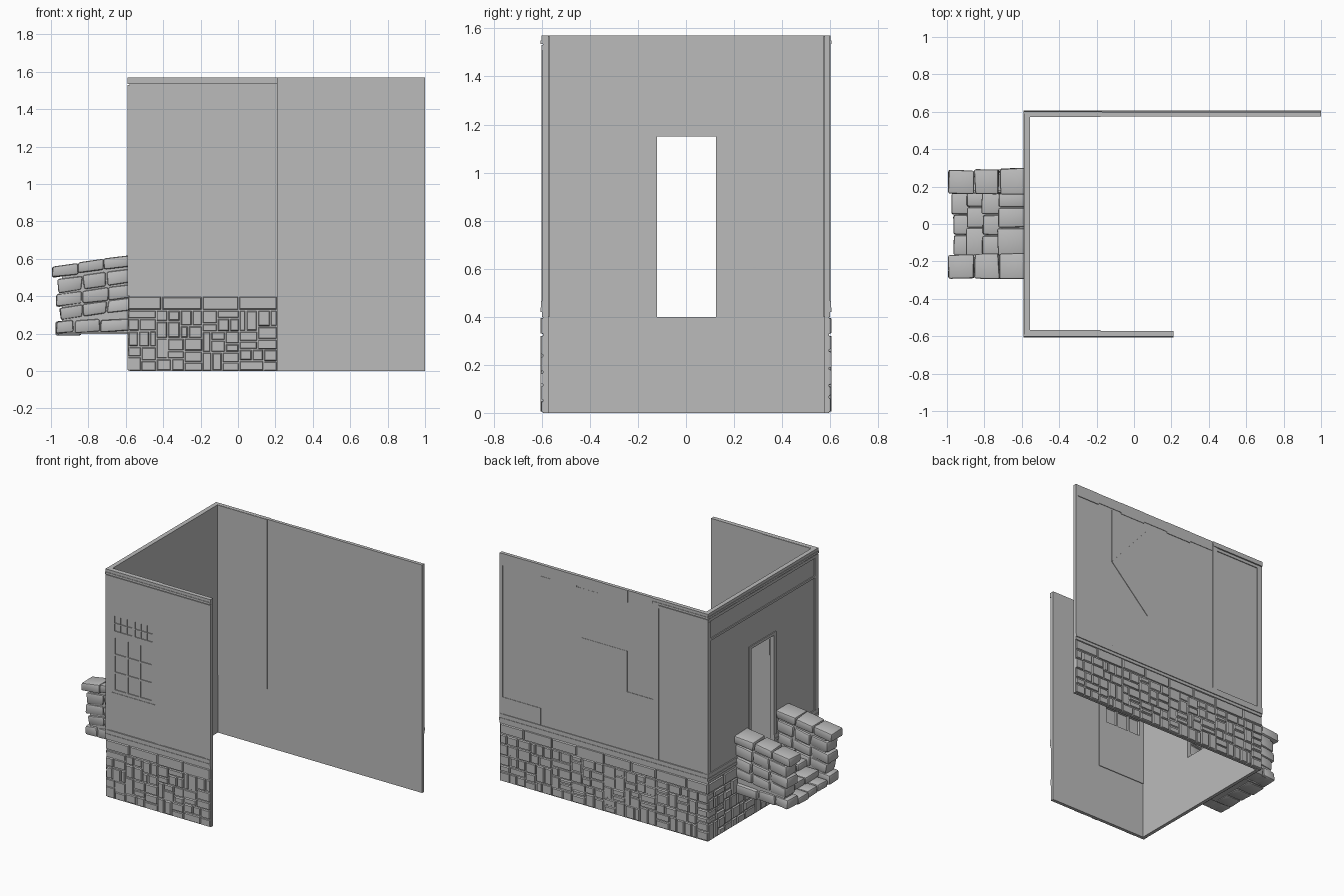
import bpy, bmesh, math, random
from mathutils import Vector

if "Cube" in bpy.data.objects:
    bpy.data.objects.remove(bpy.data.objects["Cube"])

random.seed(4)
grey = bpy.data.materials.new("plain grey")
grey.diffuse_color = (0.5, 0.5, 0.5, 1)
grey.use_nodes = True
grey.node_tree.nodes["Principled BSDF"].inputs["Base Color"].default_value = grey.diffuse_color


def finish(bm, name):
    bmesh.ops.recalc_face_normals(bm, faces=bm.faces)
    me = bpy.data.meshes.new(name)
    bm.to_mesh(me)
    bm.free()
    me.materials.append(grey)
    ob = bpy.data.objects.new(name, me)
    bpy.context.collection.objects.link(ob)
    return ob


def hexa(bm, bottom, top):
    """Closed prism between two matching loops of points."""
    a = [bm.verts.new(p) for p in bottom]
    b = [bm.verts.new(p) for p in top]
    n = len(a)
    bm.faces.new(a[::-1])
    bm.faces.new(b)
    for i in range(n):
        bm.faces.new((a[i], a[(i + 1) % n], b[(i + 1) % n], b[i]))


def box(bm, x0, x1, y0, y1, z0, z1):
    loop = [(x0, y0), (x1, y0), (x1, y1), (x0, y1)]
    hexa(bm, [(*p, z0) for p in loop], [(*p, z1) for p in loop])


def boxes(name, items):
    bm = bmesh.new()
    for it in items:
        box(bm, *it)
    return finish(bm, name)


# Wall coordinates: u along the wall, z up, d outward from the wall face
WALL = {"front": lambda u, z, d: (u, -0.595 - d, z),
        "back": lambda u, z, d: (u, 0.595 + d, z),
        "left": lambda u, z, d: (-0.581 - d, u, z)}


def plates(name, wall, polys):
    """Raised flat plates: each entry is (depth, outline points in u, z)."""
    bm = bmesh.new()
    f = WALL[wall]
    for d, pts in polys:
        hexa(bm, [f(u, z, -0.004) for u, z in pts], [f(u, z, d) for u, z in pts])
    return finish(bm, name)


def rect(u0, u1, z0, z1, d=0.006):
    return d, [(u0, z0), (u1, z0), (u1, z1), (u0, z1)]


# Main walls, with the upper storey of the corner thickened inward
front_wall = boxes("front_wall", [(-0.581, 0.21, -0.595, -0.572, 0, 1.57)])
front_lining = boxes("front_lining", [(-0.581, -0.18, -0.58, -0.567, 0.4, 1.569)])
boxes("back_wall", [(-0.581, 1.0, 0.576, 0.595, 0, 1.57)])
boxes("back_lining", [(-0.581, -0.18, 0.572, 0.58, 0.4, 1.569)])
boxes("left_wall", [(-0.581, -0.557, -0.59, -0.12, 0, 1.57),
                    (-0.581, -0.557, 0.125, 0.59, 0, 1.57),
                    (-0.581, -0.557, -0.12, 0.125, 0, 0.4),
                    (-0.581, -0.557, -0.12, 0.125, 1.15, 1.57)])

# Window panes cut through the front wall
panes = []


def pane_grid(x0, x1, z0, z1, nx, nz, bar):
    w, h = (x1 - x0) / nx, (z1 - z0) / nz
    for i in range(nx):
        for j in range(nz):
            panes.append((x0 + i * w + bar / 2, x0 + (i + 1) * w - bar / 2, -0.65, -0.5,
                          z0 + j * h + bar / 2, z0 + (j + 1) * h - bar / 2))


pane_grid(-0.527, -0.388, 1.152, 1.262, 3, 2, 0.006)
pane_grid(-0.372, -0.233, 1.152, 1.262, 3, 2, 0.006)
pane_grid(-0.527, -0.235, 0.745, 1.115, 3, 3, 0.012)
cutter = boxes("pane_cutter", panes)
cutter.hide_render = True
for ob in (front_wall, front_lining):
    bpy.context.view_layer.objects.active = ob
    m = ob.modifiers.new("panes", "BOOLEAN")
    m.operation, m.solver, m.object = "DIFFERENCE", "EXACT", cutter
    bpy.ops.object.modifier_apply(modifier="panes")
bpy.data.objects.remove(cutter)
boxes("window_glass", [(-0.535, -0.225, -0.589, -0.583, 0.74, 1.27)])

# Front timber frame
plates("front_frame", "front", [
    rect(-0.59, -0.572, 0.465, 1.51), rect(-0.572, -0.55, 0.465, 1.51, 0.003),
    rect(-0.208, -0.184, 0.465, 1.51, 0.003), rect(-0.184, -0.175, 0.465, 1.51),
    rect(-0.175, -0.15, 0.465, 1.51, 0.004), rect(0.17, 0.21, 0.465, 1.51, 0.005),
    rect(-0.55, -0.208, 0.715, 0.73, 0.003)])

# Back timber frame: studs, infill boards and braces
plates("back_frame", "back", [
    rect(-0.59, -0.55, 0.465, 1.51), rect(-0.21, -0.17, 0.465, 1.57),
    rect(0.03, 0.385, 0.465, 1.15, 0.003), rect(-0.17, 0.03, 0.465, 0.87, 0.003),
    rect(0.69, 0.98, 0.465, 0.58, 0.003), rect(0.98, 1.0, 0.465, 1.5, 0.005),
    (0.004, [(0.69, 1.1), (0.385, 0.8), (0.385, 1.45)]),
    (0.003, [(0.69, 0.465), (0.385, 0.465), (0.385, 0.72)]),
    (0.002, [(0.69, 1.1), (0.385, 1.45), (0.385, 1.49), (0.69, 1.49)]),
    rect(0.03, 0.385, 1.15, 1.49, 0.001)])
plates("back_frieze", "back",
       [rect(-0.17 + i * 0.195, -0.17 + (i + 1) * 0.195, 1.5 - 0.012 * (i % 2), 1.57,
             0.003 + 0.002 * (i % 2)) for i in range(6)])

# Sill moulding above the stone base and cornice at the top
SILL = [(0.4, 0.42, 0.005), (0.42, 0.438, 0.011), (0.438, 0.465, 0.008)]
CORNICE = [(1.51, 1.53, 0.006), (1.535, 1.55, 0.01), (1.55, 1.57, 0.007)]
for wall, sill_spans, top_span in (
        ("front", [(-0.59, 0.21)], (-0.59, 0.21)),
        ("back", [(-0.59, 1.0)], (-0.59, -0.17)),
        ("left", [(-0.6, -0.12), (0.125, 0.6)], (-0.6, 0.6))):
    plates(wall + "_sill", wall, [rect(a, b, *s) for a, b in sill_spans for s in SILL])
    plates(wall + "_cornice", wall, [rect(*top_span, *c) for c in CORNICE])

# Left wall: upper rail, corner posts and door surround
plates("left_frame", "left", [
    rect(-0.6, 0.6, 1.375, 1.39, 0.006), rect(-0.6, -0.565, 0.465, 1.51, 0.007),
    rect(0.565, 0.6, 0.465, 1.51, 0.007), rect(-0.145, -0.12, 0.4, 1.17, 0.006),
    rect(0.125, 0.15, 0.4, 1.17, 0.006), rect(-0.12, 0.125, 1.15, 1.17, 0.006)])


# Stone base: irregular masonry made by splitting rectangles
def split(u0, u1, z0, z1, out):
    w, h = u1 - u0, z1 - z0
    if w * h < 0.0075 and max(w, h) < 0.17 or max(w, h) < 0.085:
        out.append((u0, u1, z0, z1))
    elif w > h * random.uniform(0.8, 1.6):
        c = u0 + w * random.uniform(0.35, 0.65)
        split(u0, c, z0, z1, out)
        split(c, u1, z0, z1, out)
    else:
        c = z0 + h * random.uniform(0.35, 0.65)
        split(u0, u1, z0, c, out)
        split(u0, u1, c, z1, out)


def masonry(name, wall, start, end):
    cells = []
    n = max(1, round((end - start) / 0.4))
    step = (end - start) / n
    for i in range(n):
        a = start + i * step
        split(a, a + step, 0, 0.325, cells)
        c = a + step * random.uniform(0.4, 0.6)
        cells += [(a, c, 0.325, 0.4), (c, a + step, 0.325, 0.4)]
    bm = bmesh.new()
    f = WALL[wall]
    for u0, u1, z0, z1 in cells:
        d = random.uniform(0.006, 0.011)

        def ring(inset, depth):
            k = [(u0 + inset, z0 + inset), (u1 - inset, z0 + inset),
                 (u1 - inset, z1 - inset), (u0 + inset, z1 - inset)]
            return [f(u, z, depth) for u, z in k]
        hexa(bm, ring(0.0025, -0.004), ring(0.0025 + random.uniform(0.003, 0.007), d))
    return finish(bm, name)


masonry("front_stone_base", "front", -0.59, 0.21)
masonry("back_stone_base", "back", -0.59, 1.0)
masonry("left_stone_base", "left", -0.6, 0.6)


# Rough bevelled stones for the stairs; tilt raises the end nearest the wall
def stones(name, items, jitter=0.006):
    bm = bmesh.new()
    for x0, x1, y0, y1, z0, z1, tilt in items:
        j = lambda: random.uniform(-jitter, jitter)
        loop = [(x0, y0, 0), (x1, y0, tilt), (x1, y1, tilt), (x0, y1, 0)]
        hexa(bm, [(x + j(), y + j(), z0 + t + j() / 2) for x, y, t in loop],
             [(x + j(), y + j(), z1 + t + j() / 2) for x, y, t in loop])
    ob = finish(bm, name)
    bpy.context.view_layer.objects.active = ob
    m = ob.modifiers.new("worn_edges", "BEVEL")
    m.width, m.segments = 0.011, 2
    bpy.ops.object.modifier_apply(modifier="worn_edges")
    bpy.ops.object.select_all(action="DESELECT")
    ob.select_set(True)
    bpy.ops.object.shade_smooth_by_angle(angle=math.radians(30))
    return ob


# Stair side walls: rows of three stones (x splits, lower z, height, rise per stone)
ROWS = [((-0.975, -0.875, -0.74, -0.57), 0.198, 0.066, 0.005),
        ((-0.955, -0.83, -0.70, -0.57), 0.272, 0.066, 0.018),
        ((-0.975, -0.835, -0.695, -0.57), 0.342, 0.068, 0.018),
        ((-0.965, -0.83, -0.705, -0.57), 0.416, 0.074, 0.020),
        ((-0.995, -0.855, -0.72, -0.556), 0.500, 0.058, 0.022)]
for side, name in ((1, "right_stair_wall"), (-1, "left_stair_wall")):
    items = []
    for r, (xs, z, h, rise) in enumerate(ROWS):
        for i in range(3):
            grow = 0.004 * i + (0.006 if r == 4 else -random.uniform(0, 0.008))
            y = sorted((side * (0.165 - grow / 2), side * (0.283 + grow)))
            items.append((xs[i] + 0.003, xs[i + 1] - 0.003, *y,
                          z + i * rise, z + h + i * rise, 0.008 if r == 0 else 0.018))
    stones(name, items)
    # Mortar core behind the joints
    y = sorted((side * 0.178, side * 0.268))
    bm = bmesh.new()
    side_loop = [(-0.94, 0.205), (-0.57, 0.205), (-0.57, 0.575), (-0.94, 0.515)]
    hexa(bm, [(x, y[0], z) for x, z in side_loop], [(x, y[1], z) for x, z in side_loop])
    finish(bm, name + "_core")

# Steps climbing to the doorway, each a row of slabs across the stair
STEPS = [(-0.975, -0.84, 0.24), (-0.90, -0.74, 0.29), (-0.815, -0.66, 0.34), (-0.735, -0.565, 0.39)]
treads = []
for i, (x0, x1, top) in enumerate(STEPS):
    cuts = [-0.17, -0.06 + 0.04 * (i % 2), 0.05 + 0.04 * (i % 2), 0.17]
    for a, b in zip(cuts, cuts[1:]):
        treads.append((x0 + random.uniform(0, 0.012), x1, a + 0.002, b - 0.002, top - 0.05, top, 0))
stones("step_slabs", treads, 0.003)
boxes("step_core", [(x0 + 0.02, -0.57, -0.175, 0.175, 0.198 + 0.001 * i, top - 0.012)
                    for i, (x0, x1, top) in enumerate(STEPS)])
